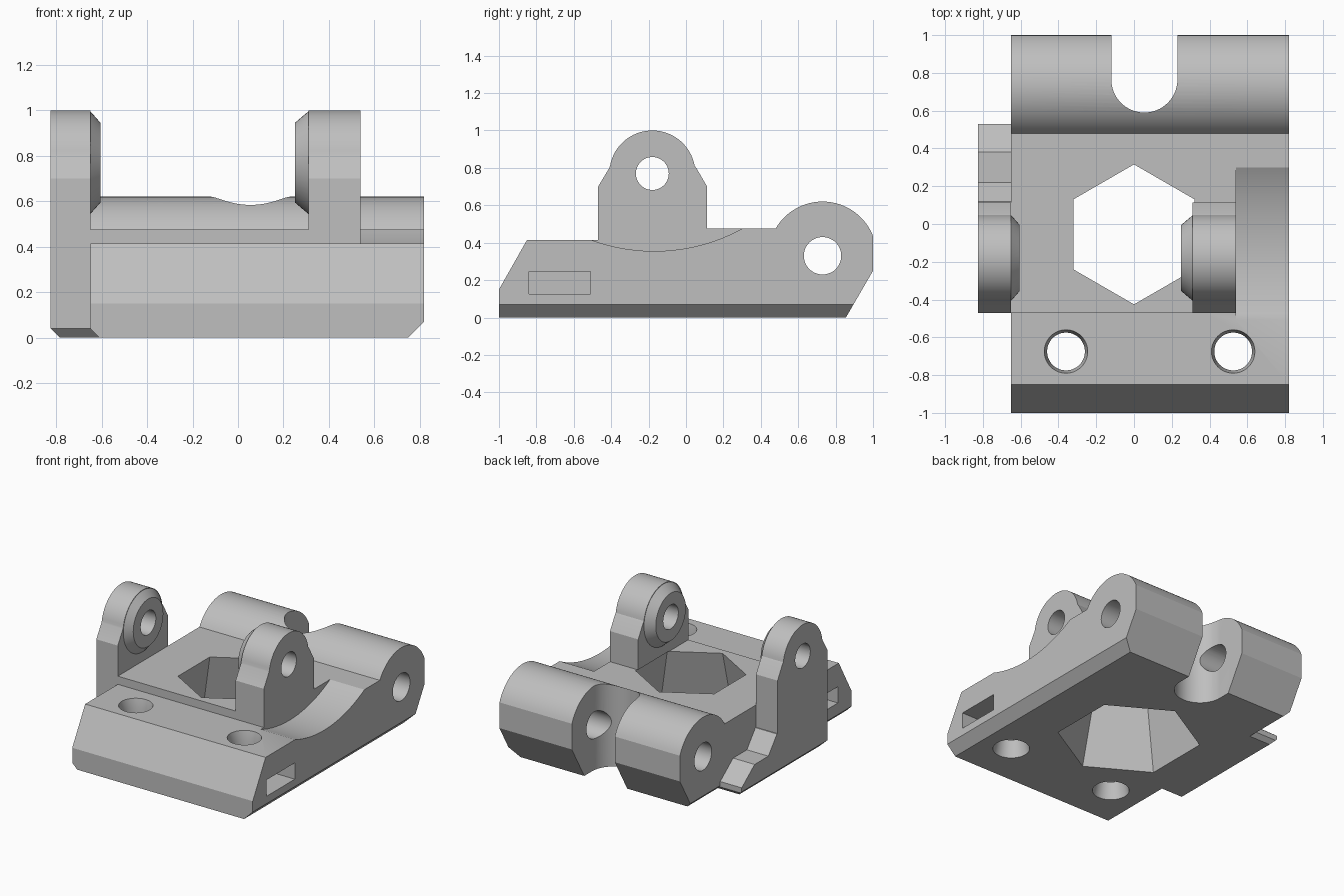
import bpy, bmesh
from math import sin, cos, radians

cube = bpy.data.objects.get("Cube")
if cube:
    bpy.data.objects.remove(cube, do_unlink=True)

grey = bpy.data.materials.new("plain_grey")
grey.use_nodes = True
grey.diffuse_color = (0.52, 0.52, 0.52, 1)
grey.node_tree.nodes["Principled BSDF"].inputs["Base Color"].default_value = grey.diffuse_color


def place(axis, t, p):
    """Put a 2D section point at distance t along an axis."""
    a, b = p
    return {"x": (t, a, b), "y": (a, t, b), "z": (a, b, t)}[axis]


def loft(name, axis, sections):
    """Join matching outlines, given as (distance, points), into a solid."""
    bm = bmesh.new()
    rings = [[bm.verts.new(place(axis, t, p)) for p in pts] for t, pts in sections]
    n = len(rings[0])
    for low, high in zip(rings, rings[1:]):
        for i in range(n):
            j = (i + 1) % n
            bm.faces.new((low[i], low[j], high[j], high[i]))
    bm.faces.new(rings[0])
    bm.faces.new(rings[-1])
    bmesh.ops.recalc_face_normals(bm, faces=bm.faces)
    mesh = bpy.data.meshes.new(name)
    bm.to_mesh(mesh)
    bm.free()
    mesh.materials.append(grey)
    obj = bpy.data.objects.new(name, mesh)
    bpy.context.collection.objects.link(obj)
    return obj


def prism(name, axis, start, end, pts):
    return loft(name, axis, [(start, pts), (end, pts)])


def arc(centre, r, start, end, steps):
    angles = [radians(start + (end - start) * i / steps) for i in range(steps + 1)]
    return [(centre[0] + r * cos(a), centre[1] + r * sin(a)) for a in angles]


def circle(centre, r, n=48, turn=0):
    return arc(centre, r, turn, turn + 360, n)[:-1]


def rect(a0, a1, b0, b1):
    return [(a0, b0), (a1, b0), (a1, b1), (a0, b1)]


def combine(target, other, operation):
    """Apply a boolean and discard the tool object."""
    other.hide_render = True
    mod = target.modifiers.new(operation, "BOOLEAN")
    mod.operation = operation
    mod.solver = "EXACT"
    mod.object = other
    bpy.context.view_layer.objects.active = target
    bpy.ops.object.modifier_apply(modifier=mod.name)
    bpy.data.objects.remove(other, do_unlink=True)


LEFT, RIGHT = -0.65, 0.82
HINGE, PIVOT = (0.73, 0.33), (-0.18, 0.77)

# Base plate with the hinge barrel along its back
outline = [(-1, 0), (-1, 0.15), (-0.85, 0.415), (-0.47, 0.415), (-0.47, 0.475)]
outline += arc(HINGE, 0.29, 150, 22, 28)
outline += [(1, 0.25), (0.855, 0)]
plate = prism("hinge_plate", "x", LEFT, RIGHT, outline)

# Chamfers along the lower side edges
for name, side, size in (("left_chamfer", LEFT, 0.04), ("right_chamfer", RIGHT, 0.07)):
    d = -1 if side < 0 else 1
    pts = [(side + d * 0.1, size + 0.1), (side + d * 0.1, -0.1), (side - d * (size + 0.1), -0.1)]
    combine(plate, prism(name, "y", -1.2, 1.2, pts), "DIFFERENCE")

# Foot of the outer post, with its stepped tail and chamfers
foot_side = [(-0.43, 0), (-0.47, 0.04), (-0.47, 0.31), (0.12, 0.31), (0.22, 0.185),
             (0.38, 0.185), (0.53, 0.07), (0.53, 0.03), (0.5, 0)]
foot = prism("post_foot", "x", -0.825, -0.6, foot_side)
edge = [(-0.925, 0.14), (-0.925, -0.1), (-0.685, -0.1)]
combine(foot, prism("foot_chamfer", "y", -1, 1, edge), "DIFFERENCE")
combine(plate, foot, "UNION")


# Two pivot posts with tapered bosses facing each other
def post_outline(base):
    shoulders = [(-0.47, base), (-0.47, 0.7), (-0.41, 0.8)]
    return shoulders + arc(PIVOT, 0.23, 170, 10, 32) + [(0.055, 0.8), (0.113, 0.7), (0.113, base)]


for name, x0, x1, base, inner, tip in (
        ("outer_post", -0.825, LEFT, 0.2, LEFT, -0.605),
        ("inner_post", 0.31, 0.54, 0.3, 0.31, 0.25)):
    post = prism(name, "x", x0, x1, post_outline(base))
    back = inner + (0.02 if tip < inner else -0.02)
    boss = loft("boss", "x", [(back, circle(PIVOT, 0.226)), (inner, circle(PIVOT, 0.226)),
                              (tip, circle(PIVOT, 0.175))])
    combine(post, boss, "UNION")
    combine(plate, post, "UNION")

# Shallow round clearance beside the inner post
combine(plate, prism("clearance", "x", 0.54, 1, circle((-0.17, 1.335), 0.98, 120)), "DIFFERENCE")

# Tapered hexagonal opening
hexes = [(z, circle((0, -0.055), r, 6, 90)) for z, r in ((-0.03, 0.497), (0.477, 0.37))]
combine(plate, loft("hex_opening", "z", hexes), "DIFFERENCE")

# Rounded notch dividing the hinge barrel
notch = arc((0.055, 0.765), 0.175, 180, 360, 32) + [(0.23, 1.2), (-0.12, 1.2)]
combine(plate, prism("barrel_notch", "z", -0.2, 0.9, notch), "DIFFERENCE")

# Pin holes through the barrel and posts
combine(plate, prism("hinge_bore", "x", -0.75, 1, circle(HINGE, 0.1)), "DIFFERENCE")
combine(plate, prism("pivot_bore", "x", -1, 1, circle(PIVOT, 0.088)), "DIFFERENCE")

# Screw holes, each met by a side slot
steps = ((-0.1, 0.14), (0, 0.125), (0.125, 0.1), (0.35, 0.1), (0.415, 0.115), (0.5, 0.135))
for x, side in ((-0.36, LEFT - 0.1), (0.525, RIGHT + 0.1)):
    stop = x + (0.16 if side < 0 else -0.16)
    slot = prism("nut_slot", "x", min(stop, side), max(stop, side), rect(-0.84, -0.51, 0.125, 0.245))
    combine(plate, slot, "DIFFERENCE")
    hole = loft("screw_hole", "z", [(z, circle((x, -0.675), r)) for z, r in steps])
    combine(plate, hole, "DIFFERENCE")

# Smooth the round surfaces, keep edges crisp
bpy.ops.object.select_all(action="DESELECT")
plate.select_set(True)
bpy.context.view_layer.objects.active = plate
bpy.ops.object.shade_smooth_by_angle(angle=radians(20))
